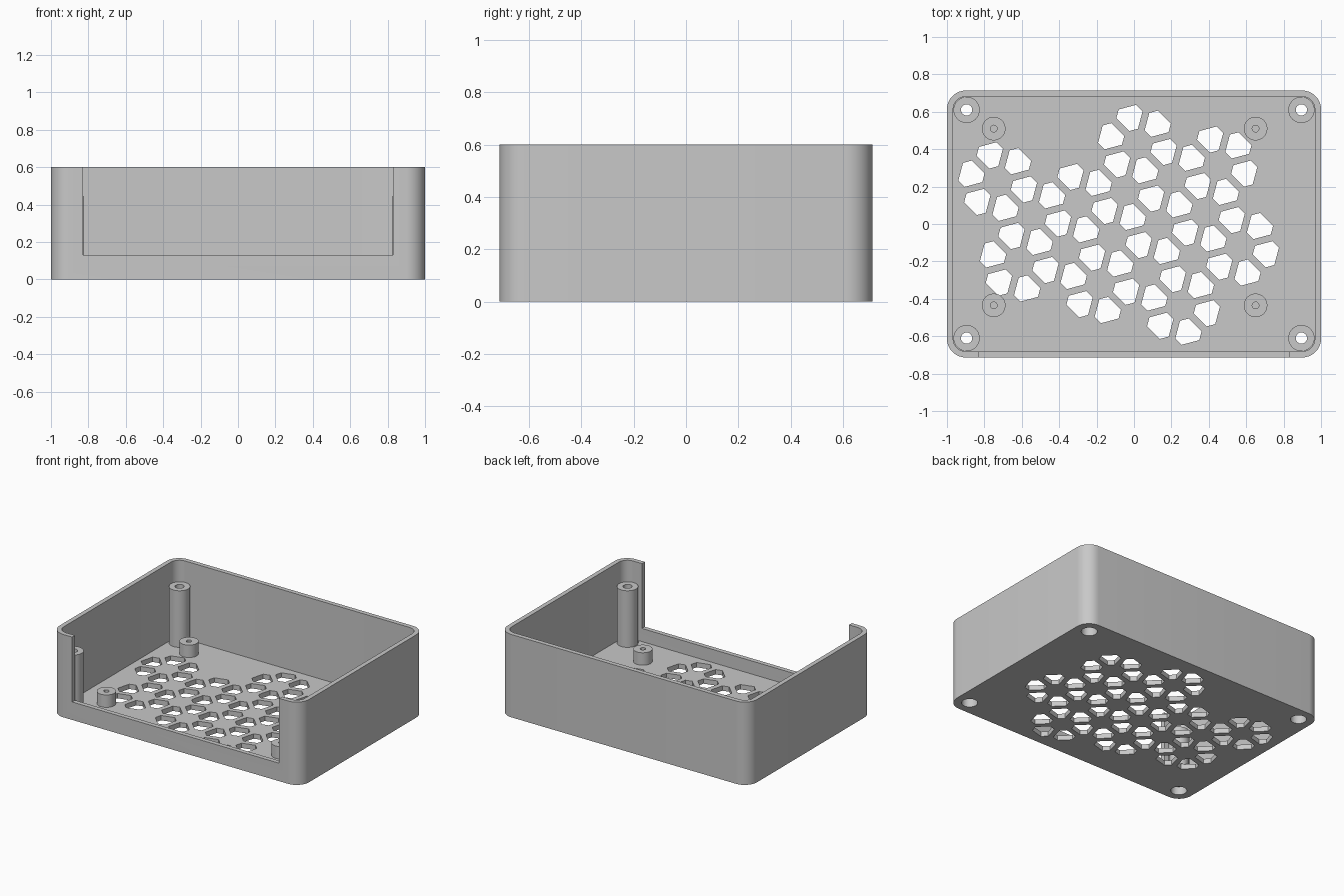
import bpy, bmesh, math
from math import cos, sin, radians, pi

if "Cube" in bpy.data.objects:
    bpy.data.objects.remove(bpy.data.objects["Cube"])

HX, HY, H = 1.0, 0.7135, 0.6      # half width, half depth, height
WALL, FLOOR = 0.033, 0.035
POSTS = [(sx * 0.895, sy * 0.61) for sx in (-1, 1) for sy in (-1, 1)]
STANDOFFS = [(x, y) for x in (-0.75, 0.65) for y in (-0.435, 0.51)]

grey = bpy.data.materials.new("plain grey")
grey.diffuse_color = (0.58, 0.58, 0.58, 1)
grey.use_nodes = True
grey.node_tree.nodes["Principled BSDF"].inputs["Base Color"].default_value = grey.diffuse_color


def prisms(name, outlines):
    """One object made of vertical prisms: (outline points, bottom, top)."""
    bm = bmesh.new()
    for pts, z0, z1 in outlines:
        low = [bm.verts.new((x, y, z0)) for x, y in pts]
        high = [bm.verts.new((x, y, z1)) for x, y in pts]
        bm.faces.new(low[::-1])
        bm.faces.new(high)
        n = len(pts)
        for i in range(n):
            j = (i + 1) % n
            bm.faces.new((low[i], low[j], high[j], high[i]))
    mesh = bpy.data.meshes.new(name)
    bm.to_mesh(mesh)
    bm.free()
    ob = bpy.data.objects.new(name, mesh)
    bpy.context.collection.objects.link(ob)
    mesh.materials.append(grey)
    return ob


def rounded(hx, hy, r, seg=10):
    pts = []
    for k, (sx, sy) in enumerate([(1, 1), (-1, 1), (-1, -1), (1, -1)]):
        for i in range(seg + 1):
            a = (k + i / seg) * pi / 2
            pts.append((sx * (hx - r) + r * cos(a), sy * (hy - r) + r * sin(a)))
    return pts


def circle(c, r, n=40):
    return [(c[0] + r * cos(2 * pi * i / n), c[1] + r * sin(2 * pi * i / n)) for i in range(n)]


def vent(x, y, turn, inset=0.056, tip=0.070):
    """Triangle with its corners cut off; turn is the direction of a long side."""
    half = (2 * inset - tip) * math.tan(pi / 6)
    pts = []
    for k in range(3):
        a = radians(turn + 60 + 120 * k)
        for s in (-half, half):
            pts.append((x + tip * cos(a) - s * sin(a), y + tip * sin(a) + s * cos(a)))
    return pts


def combine(target, tool, operation):
    mod = target.modifiers.new(operation.lower(), 'BOOLEAN')
    mod.operation, mod.solver, mod.object = operation, 'EXACT', tool
    bpy.context.view_layer.objects.active = target
    bpy.ops.object.modifier_apply(modifier=mod.name)
    bpy.data.objects.remove(tool, do_unlink=True)


# Tray with rounded corners, hollowed out
case = prisms("case", [(rounded(HX, HY, 0.10), 0, H)])
combine(case, prisms("cavity", [(rounded(HX - WALL, HY - WALL, 0.10 - WALL), FLOOR, 1)]), 'DIFFERENCE')

# Wide opening in the front wall
front = [(-0.83, -0.9), (0.83, -0.9), (0.83, -HY + WALL + 0.002), (-0.83, -HY + WALL + 0.002)]
combine(case, prisms("front_opening", [(front, 0.13, 1)]), 'DIFFERENCE')

# Tall corner posts and short standoffs
combine(case, prisms("posts", [(circle(p, 0.07), 0.01, 0.445) for p in POSTS]
                     + [(circle(p, 0.063), 0.01, 0.125) for p in STANDOFFS]), 'UNION')

# Screw holes, countersunk recesses underneath, and pilot holes
combine(case, prisms("screw_holes", [(circle(p, 0.03), -0.1, 0.6) for p in POSTS]
                     + [(circle(p, 0.018), 0.045, 0.3) for p in STANDOFFS]), 'DIFFERENCE')
combine(case, prisms("screw_recesses", [(circle(p, 0.053), -0.1, 0.06) for p in POSTS]), 'DIFFERENCE')

# Floor vents: rings of six on a tilted hexagonal lattice
R = 0.1488
e1 = (3 * R * cos(radians(-15)), 3 * R * sin(radians(-15)))
e2 = (3 * R * cos(radians(45)), 3 * R * sin(radians(45)))
vents = []
for n, columns in ((0, (0, 1)), (-1, (-1, 0, 1, 2)), (-2, (0, 1, 2))):
    for m in columns:
        cx = 0.018 + m * e1[0] + n * e2[0]
        cy = 0.427 + m * e1[1] + n * e2[1]
        for k in range(6):
            deg = 45 + 60 * k
            vents.append((vent(cx + R * cos(radians(deg)), cy + R * sin(radians(deg)), deg),
                          -0.1, FLOOR + 0.004))
combine(case, prisms("vents", vents), 'DIFFERENCE')

# Smooth round walls, crisp edges
bpy.ops.object.select_all(action='DESELECT')
case.select_set(True)
bpy.context.view_layer.objects.active = case
bpy.ops.object.shade_smooth_by_angle(angle=radians(30))
